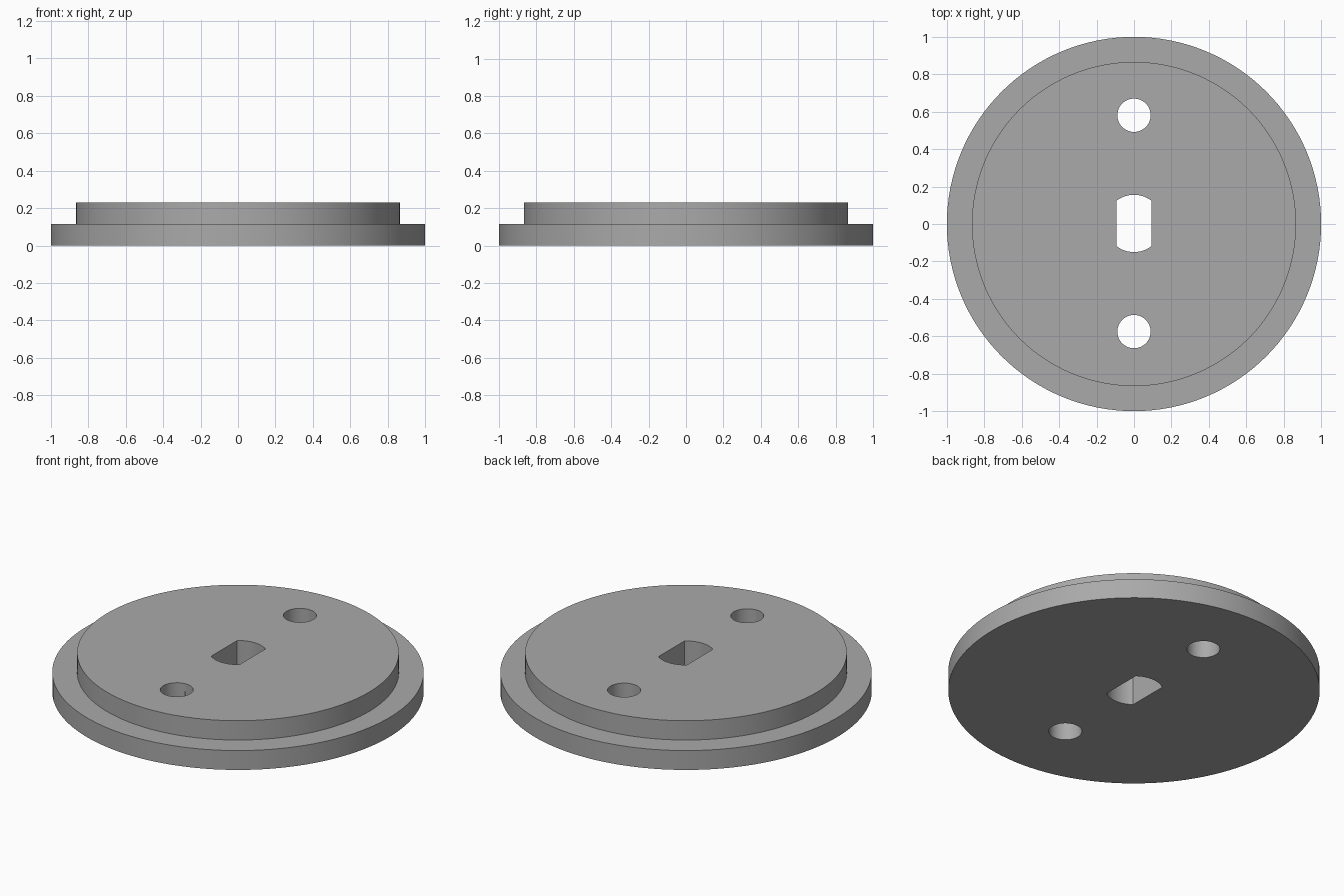
import bpy
import bmesh
from math import cos, sin, pi, asin, radians

cube = bpy.data.objects.get("Cube")
if cube:
    bpy.data.objects.remove(cube, do_unlink=True)

RIM_RADIUS, STEP_RADIUS = 1.0, 0.866
RIM_TOP, HEIGHT = 0.115, 0.23
SLOT_RADIUS, SLOT_HALF_WIDTH = 0.153, 0.093
HOLE_RADIUS, HOLE_OFFSET = 0.089, 0.578
CENTRE_Y = 0.003

grey = bpy.data.materials.new("plain grey")
grey.use_nodes = True
colour = (0.4, 0.4, 0.4, 1)
grey.diffuse_color = colour
grey.node_tree.nodes["Principled BSDF"].inputs["Base Color"].default_value = colour


def circle(radius, n, y=0):
    return [(radius * cos(2 * pi * i / n), y + radius * sin(2 * pi * i / n))
            for i in range(n)]


def loft(name, levels):
    """Closed solid through a stack of (outline, z) levels."""
    bm = bmesh.new()
    rings = [[bm.verts.new((x, y, z)) for x, y in outline] for outline, z in levels]
    bm.faces.new(rings[0][::-1])
    bm.faces.new(rings[-1])
    for low, high in zip(rings, rings[1:]):
        for i in range(len(low)):
            j = (i + 1) % len(low)
            bm.faces.new((low[i], low[j], high[j], high[i]))
    mesh = bpy.data.meshes.new(name)
    bm.to_mesh(mesh)
    bm.free()
    mesh.materials.append(grey)
    obj = bpy.data.objects.new(name, mesh)
    bpy.context.collection.objects.link(obj)
    return obj


# Stepped disc
rim, step = circle(RIM_RADIUS, 128), circle(STEP_RADIUS, 128)
disc = loft("stepped_disc", [(rim, 0), (rim, RIM_TOP), (step, RIM_TOP), (step, HEIGHT)])

# Central slot: a round hole with two flat sides
half_angle = asin(SLOT_HALF_WIDTH / SLOT_RADIUS)
slot = []
for middle in (pi / 2, -pi / 2):
    for i in range(17):
        a = middle + half_angle * (i / 8 - 1)
        slot.append((SLOT_RADIUS * cos(a), CENTRE_Y + SLOT_RADIUS * sin(a)))

# Through cuts: slot and two screw holes
outlines = {"slot_cutter": slot}
for label, side in (("front", -1), ("back", 1)):
    outlines[label + "_hole_cutter"] = circle(HOLE_RADIUS, 48, CENTRE_Y + side * HOLE_OFFSET)

bpy.ops.object.select_all(action="DESELECT")
bpy.context.view_layer.objects.active = disc
disc.select_set(True)
for name, outline in outlines.items():
    cutter = loft(name, [(outline, -0.1), (outline, HEIGHT + 0.1)])
    cutter.hide_render = True
    cut = disc.modifiers.new(name, "BOOLEAN")
    cut.operation = "DIFFERENCE"
    cut.solver = "EXACT"
    cut.object = cutter
    bpy.ops.object.modifier_apply(modifier=cut.name)
    bpy.data.objects.remove(cutter, do_unlink=True)

bpy.ops.object.shade_smooth_by_angle(angle=radians(30))
